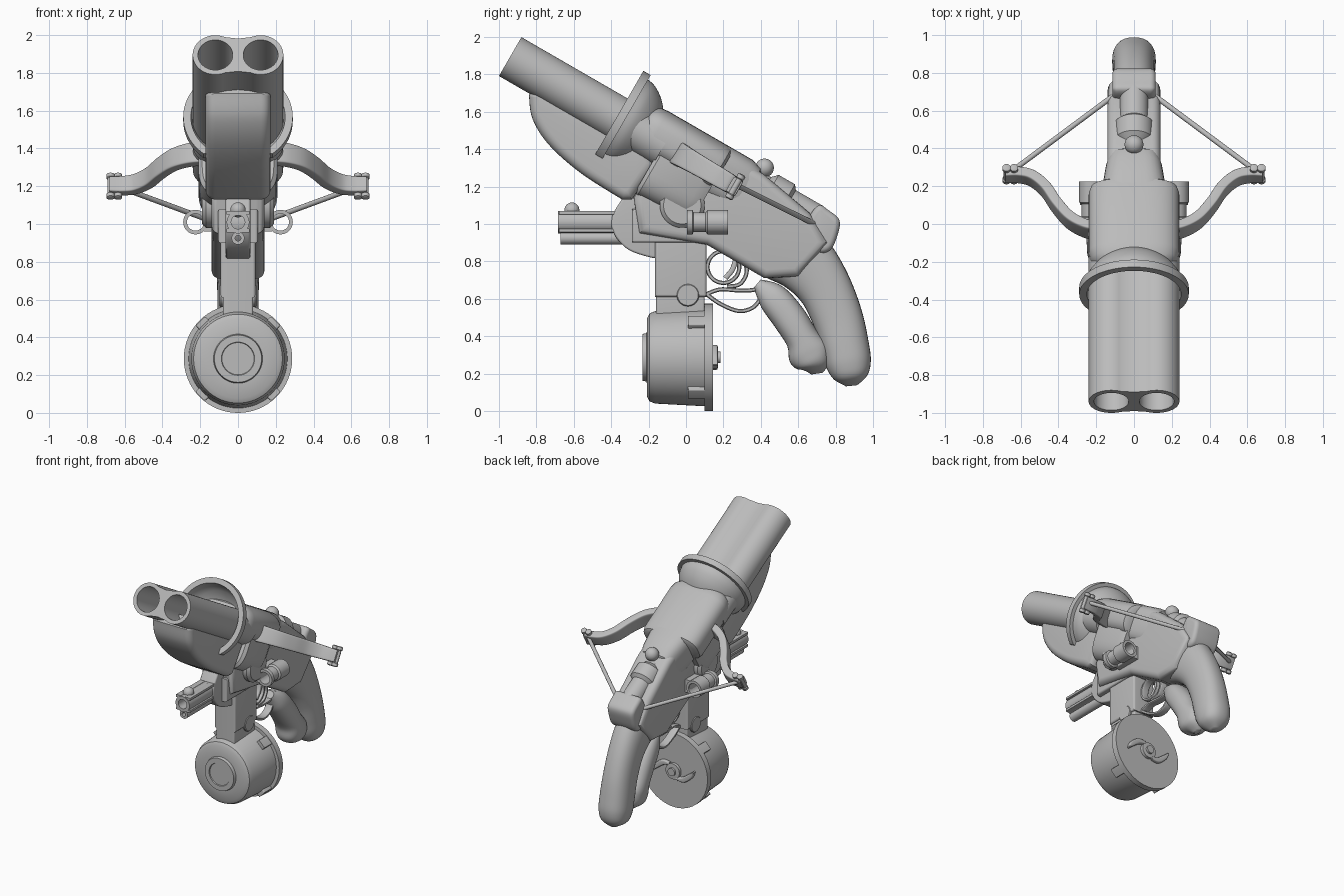
import bpy
import bmesh
from math import sin, cos, pi, radians
from mathutils import Matrix, Vector

old = bpy.data.objects.get("Cube")
if old:
    bpy.data.objects.remove(old, do_unlink=True)

GREY = (0.5, 0.5, 0.5, 1.0)
metal = bpy.data.materials.new("plain grey")
metal.use_nodes = True
metal.diffuse_color = GREY
for node in metal.node_tree.nodes:
    if node.type == 'BSDF_PRINCIPLED':
        node.inputs["Base Color"].default_value = GREY

WORLD = Matrix.Identity(4)
# Barrel frame: y runs back along the bore from the muzzle, z is square to it
BARREL = Matrix.Translation((0, -0.94, 1.895)) @ Matrix.Rotation(radians(-30), 4, 'X')
FLIP = Matrix.Scale(-1, 4, (1, 0, 0))


def at(x, y, z):
    return Matrix.Translation((x, y, z))


def make(name, bm, matrix=WORLD):
    bm.transform(matrix)
    bmesh.ops.recalc_face_normals(bm, faces=bm.faces)
    mesh = bpy.data.meshes.new(name)
    bm.to_mesh(mesh)
    bm.free()
    mesh.shade_smooth()
    mesh.set_sharp_from_angle(angle=radians(35))
    mesh.materials.append(metal)
    obj = bpy.data.objects.new(name, mesh)
    bpy.context.scene.collection.objects.link(obj)
    return obj


def loft(rings, closed=False, bm=None):
    """Skin a row of equal rings; cap the ends unless the row is closed."""
    bm = bm or bmesh.new()
    rows = [[bm.verts.new(p) for p in ring] for ring in rings]
    n = len(rows[0])
    pairs = list(zip(rows, rows[1:])) + ([(rows[-1], rows[0])] if closed else [])
    for a, b in pairs:
        for i in range(n):
            j = (i + 1) % n
            bm.faces.new((a[i], a[j], b[j], b[i]))
    if not closed:
        bm.faces.new(rows[0])
        bm.faces.new(rows[-1])
    return bm


def curve(points, closed=False, steps=6):
    """Smooth a row of points of any dimension."""
    n, out = len(points), []

    def pick(i):
        return points[i % n] if closed else points[max(0, min(n - 1, i))]
    for i in range(n if closed else n - 1):
        for k in range(steps):
            t = k / steps
            out.append(tuple(
                0.5 * (2 * b + (c - a) * t + (2 * a - 5 * b + 4 * c - d) * t * t
                       + (3 * b - a - 3 * c + d) * t ** 3)
                for a, b, c, d in zip(pick(i - 1), pick(i), pick(i + 1), pick(i + 2))))
    return out if closed else out + [tuple(points[-1])]


def sweep(name, rows, side=(1, 0, 0), power=1.0, closed=False, matrix=WORLD, n=32):
    """Rows are x, y, z, half size along side, half size across it."""
    side, rings = Vector(side), []
    count = len(rows)
    for i, row in enumerate(rows):
        nxt = rows[(i + 1) % count] if closed else rows[min(i + 1, count - 1)]
        prv = rows[i - 1] if closed else rows[max(i - 1, 0)]
        across = (Vector(nxt[:3]) - Vector(prv[:3])).cross(side).normalized()
        ring = []
        for k in range(n):
            c, s = cos(2 * pi * k / n), sin(2 * pi * k / n)
            c = abs(c) ** power * (1 if c > 0 else -1)
            s = abs(s) ** power * (1 if s > 0 else -1)
            ring.append(Vector(row[:3]) + side * row[3] * c + across * row[4] * s)
        rings.append(ring)
    return make(name, loft(rings, closed), matrix)


def lathe_mesh(profile, closed=False, n=64):
    return loft([[(max(r, 0.001) * cos(2 * pi * k / n), y, max(r, 0.001) * sin(2 * pi * k / n))
                  for k in range(n)] for y, r in profile], closed)


def lathe(name, profile, matrix=WORLD, closed=False):
    return make(name, lathe_mesh(profile, closed), matrix)


def slab(name, outline, half, edge, matrix=WORLD, middle=0.0):
    """Side outline of y, z points, thickened along x with rounded edges."""
    pts = [Vector(p) for p in outline]
    area = sum(pts[i - 1].cross(p) for i, p in enumerate(pts))
    flip = 1 if area > 0 else -1
    inward = []
    for i, p in enumerate(pts):
        a = (p - pts[i - 1]).normalized()
        b = (pts[(i + 1) % len(pts)] - p).normalized()
        normal = Vector((-a.y - b.y, a.x + b.x)).normalized() * flip
        inward.append(normal / max(0.5, normal.dot(Vector((-a.y, a.x)) * flip)))
    levels = [(half - edge + edge * sin(k * pi / 10), edge * (1 - cos(k * pi / 10)))
              for k in range(6)]
    levels = [(-x, d) for x, d in reversed(levels)] + levels
    rings = [[(middle + x, *(p + v * d)) for p, v in zip(pts, inward)] for x, d in levels]
    return make(name, loft(rings), matrix)


def box(name, y0, y1, z0, z1, half, edge=0.01, matrix=WORLD, middle=0.0):
    return slab(name, [(y0, z0), (y1, z0), (y1, z1), (y0, z1)], half, edge, matrix, middle)


# Twin barrels with bored muzzles
def arc(x, start, stop):
    return [(x + 0.12 * cos(radians(a)), 0.12 * sin(radians(a))) for a in range(start, stop + 1, 5)]


outline = arc(0.12, -115, 115) + [(0, 0.1)] + arc(-0.12, 65, 295) + [(0, -0.1)]
barrels = make("twin_barrels", loft([[(x, s, t) for x, t in outline] for s in (0, 0.95)]), BARREL)
bores = bmesh.new()
for x in (-0.12, 0.12):
    loft([[(x + 0.092 * cos(k * pi / 24), s, 0.092 * sin(k * pi / 24)) for k in range(48)]
          for s in (-0.1, 0.6)], bm=bores)
cutter = make("bore_cutter", bores, BARREL)
cutter.hide_render = True
cut = barrels.modifiers.new("bores", 'BOOLEAN')
cut.operation, cut.solver, cut.object = 'DIFFERENCE', 'EXACT', cutter
bpy.context.view_layer.objects.active = barrels
bpy.ops.object.modifier_apply(modifier=cut.name)
bpy.data.objects.remove(cutter, do_unlink=True)
barrels.data.set_sharp_from_angle(angle=radians(35))

# Hollow dish guard, cut flat underneath
dome = curve([(0.7, 0.262), (0.75, 0.25), (0.81, 0.21), (0.86, 0.15), (0.89, 0.08)], steps=4)
dish = lathe_mesh([(0.655, 0.25), (0.655, 0.29), (0.7, 0.29)] + dome
                  + [(0.85, 0.06), (0.8, 0.15), (0.75, 0.21), (0.7, 0.24)], closed=True)
bmesh.ops.bisect_plane(dish, geom=dish.verts[:] + dish.edges[:] + dish.faces[:],
                       plane_co=(0, 0, -0.225), plane_no=(0, 0, -1), clear_outer=True)
bmesh.ops.holes_fill(dish, edges=[e for e in dish.edges if e.is_boundary])
make("dish_guard", dish, BARREL)

# Breech and receiver
sweep("breech", [(0, s, 0.035, a, b) for s, a, b in (
    (0.76, 0.1, 0.05), (0.785, 0.19, 0.105), (0.83, 0.23, 0.13), (0.88, 0.24, 0.135),
    (1.24, 0.24, 0.135), (1.27, 0.23, 0.128), (1.285, 0.2, 0.11))],
    power=0.7, matrix=BARREL, n=48)
sweep("receiver_body", [(0, s, -0.1, a, b) for s, a, b in (
    (0.94, 0.19, 0.2), (0.96, 0.21, 0.21), (1.22, 0.21, 0.2), (1.28, 0.18, 0.17))],
    power=0.6, matrix=BARREL, n=48)
sweep("breech_neck", [(0, s, 0.02, a, b) for s, a, b in (
    (1.2, 0.18, 0.15), (1.3, 0.165, 0.15), (1.4, 0.15, 0.15), (1.46, 0.135, 0.13),
    (1.48, 0.11, 0.1))], power=0.6, matrix=BARREL)
slab("fore_end", curve([(-0.84, 1.69), (-0.82, 1.56), (-0.73, 1.42), (-0.56, 1.27),
                        (-0.34, 1.13)]) + [(-0.29, 1.13), (-0.16, 1.32), (-0.2, 1.42),
                                           (-0.78, 1.76)], 0.172, 0.05)
slab("main_frame", [(-0.28, 1.14), (-0.16, 1.31), (0.25, 1.36), (0.41, 1.27), (0.66, 1.06),
                    (0.76, 0.9), (0.6, 0.72), (0.42, 0.71), (0.11, 0.89), (-0.25, 0.95)],
     0.14, 0.045)

# Grip and front strap
sweep("grip", curve([(0, 0.33, 1.07, 0.13, 0.18), (0, 0.49, 0.92, 0.125, 0.21),
                     (0, 0.64, 0.79, 0.115, 0.17), (0, 0.74, 0.66, 0.11, 0.145),
                     (0, 0.81, 0.5, 0.11, 0.135), (0, 0.85, 0.35, 0.115, 0.128),
                     (0, 0.87, 0.25, 0.113, 0.12), (0, 0.88, 0.18, 0.09, 0.09),
                     (0, 0.885, 0.135, 0.02, 0.03)]), power=0.85)
sweep("grip_front", curve([(0, 0.38, 0.68, 0.04, 0.03), (0, 0.46, 0.61, 0.08, 0.08),
                           (0, 0.55, 0.5, 0.095, 0.09), (0, 0.62, 0.39, 0.1, 0.09),
                           (0, 0.66, 0.31, 0.1, 0.115), (0, 0.69, 0.25, 0.085, 0.085),
                           (0, 0.7, 0.2, 0.02, 0.03)]), power=0.85)

# Cocking gear and string block
lathe("cocking_drum", [(1.42, 0.04), (1.45, 0.06), (1.53, 0.07), (1.56, 0.1), (1.66, 0.1),
                       (1.68, 0.075), (1.85, 0.075)], BARREL @ at(0, 0, 0.07))
ball = [(-cos(k * pi / 12), sin(k * pi / 12)) for k in range(13)]
lathe("hammer_knob", [(0.05 * y, 0.05 * r) for y, r in ball], at(0, 0.42, 1.3))
slab("string_block", curve([(0.66, 1.04), (0.71, 1.1), (0.76, 1.075), (0.82, 1.02),
                            (0.81, 0.94), (0.77, 0.86), (0.7, 0.85), (0.64, 0.94)], True),
     0.115, 0.03)

# Bow arms, end rollers, string and side lugs
for label, mirror in (("left", WORLD), ("right", FLIP)):
    tilted = mirror @ BARREL
    limb = [(0.18, 1.04), (0.26, 1.06), (0.34, 1.11), (0.41, 1.2), (0.47, 1.3),
            (0.54, 1.365), (0.61, 1.385), (0.68, 1.385)]
    sweep(label + "_bow_arm", curve([(x, s, 0, 0.072 - 0.04 * x, 0.028) for x, s in limb]),
          side=(0, 0, 1), power=0.25, matrix=tilted)
    upright = Matrix.Rotation(pi / 2, 4, 'X')
    for part, x in (("inner", 0.635), ("outer", 0.675)):
        lathe(f"{label}_{part}_roller", [(-0.075, 0.012), (-0.07, 0.022), (-0.05, 0.022),
              (-0.045, 0.016), (0.045, 0.016), (0.05, 0.022), (0.07, 0.022), (0.075, 0.012)],
              tilted @ at(x, 1.39, 0) @ upright)
    sweep(label + "_string", [(0.65, 1.4, 0.01, 0.014, 0.014), (0.07, 1.88, 0.04, 0.014, 0.014)],
          side=(0, 0, 1), matrix=tilted, n=12)
    lathe(label + "_lug", [(0, 0.065), (0.03, 0.065), (0.035, 0.052), (0.1, 0.052),
                           (0.11, 0.065), (0.22, 0.065), (0.22, 0.045), (0, 0.045)],
          mirror @ at(0.225, 0.005, 1.01), closed=True)
    box(label + "_lug_mount", 0.01, 0.21, 0.96, 1.06, 0.04, 0.01, mirror, 0.145)
    lathe(label + "_side_boss", [(0, 0.12), (0.17, 0.12), (0.19, 0.1), (0.19, 0)],
          mirror @ at(0, -0.02, 1.1) @ Matrix.Rotation(-pi / 2, 4, 'Z'))

# Lower pistol barrel and its frame
slab("pistol_frame", curve([(-0.28, 1.18), (-0.37, 1.09), (-0.4, 1.0), (-0.36, 0.91),
                            (-0.27, 0.845), (-0.1, 0.82), (0, 0.95), (-0.1, 1.15)], True),
     0.065, 0.012)
box("pistol_cheeks", -0.29, 0.05, 0.9, 1.08, 0.105, 0.015)
lathe("pistol_barrel", [(-0.685, 0.06), (-0.3, 0.06), (-0.3, 0.036), (-0.685, 0.036)],
      at(0, 0, 1.01), closed=True)
lathe("ejector_tube", [(-0.67, 0.034), (-0.3, 0.034), (-0.3, 0.015), (-0.67, 0.015)],
      at(0, 0, 0.925), closed=True)
for z in (0.965, 1.06):
    for x in (-0.04, 0.04):
        box("barrel_rail", -0.68, -0.35, z - 0.01, z + 0.01, 0.022, 0.004, middle=x)
lathe("front_sight", [(0.04 * y, 0.04 * r) for y, r in ball], at(0, -0.61, 1.075))

# Magazine well and neck
box("magazine_well", -0.165, 0.11, 0.61, 0.98, 0.092, 0.015)
box("magazine_neck", -0.16, 0.1, 0.48, 0.66, 0.08, 0.012)
lathe("well_arch", [(-0.097, 0.055), (-0.09, 0.06), (0.09, 0.06), (0.097, 0.055)],
      at(0, 0.01, 0.62) @ Matrix.Rotation(pi / 2, 4, 'Z'))

# Drum magazine
CENTRE = at(0, 0, 0.287)
lathe("drum_body", [(-0.225, 0), (-0.225, 0.085), (-0.232, 0.088), (-0.232, 0.125),
                    (-0.21, 0.13), (-0.208, 0.21), (-0.195, 0.235), (-0.165, 0.247),
                    (0.11, 0.262), (0.11, 0)], CENTRE)
lathe("drum_back_plate", [(0.1, 0), (0.1, 0.287), (0.145, 0.287), (0.145, 0)], CENTRE)
for k in range(4):
    turn = CENTRE @ Matrix.Rotation(pi / 4 + k * pi / 2, 4, 'Y')
    box("drum_clip", 0.01, 0.12, 0.24, 0.282, 0.035, 0.008, turn)
lathe("drum_key", [(0.14, 0.06), (0.168, 0.06), (0.17, 0.03), (0.185, 0.03), (0.185, 0)], CENTRE)
for k in (0, 1):
    sweep("drum_key_wing", curve([(0.03, 0.15, 0.05, 0.02, 0.01), (0.09, 0.15, 0.045, 0.02, 0.02),
                                  (0.15, 0.15, 0.0, 0.02, 0.018), (0.18, 0.15, -0.04, 0.02, 0.005)]),
          side=(0, 1, 0), power=0.5, matrix=CENTRE @ Matrix.Rotation(k * pi, 4, 'Y'))


# Trigger loops and guard
def strap(name, points, half=0.03, thick=0.011, closed=False):
    sweep(name, curve([(0, y, z, half, thick) for y, z in points], closed),
          power=0.5, closed=closed, n=20)


strap("trigger_loop", [(0.2 + 0.085 * cos(k * pi / 6), 0.77 + 0.085 * sin(k * pi / 6))
                       for k in range(12)], closed=True)
strap("rear_loop", [(0.2, 0.87), (0.29, 0.83), (0.325, 0.75), (0.29, 0.68), (0.22, 0.665)])
strap("trigger", [(0.27, 0.83), (0.25, 0.76), (0.21, 0.71)], 0.02, 0.014)
strap("guard_bar", [(0.1, 0.62), (0.18, 0.65), (0.28, 0.645), (0.37, 0.65), (0.43, 0.69)])
strap("guard_bow", [(0.11, 0.625), (0.18, 0.575), (0.28, 0.535), (0.36, 0.555), (0.41, 0.62)])
